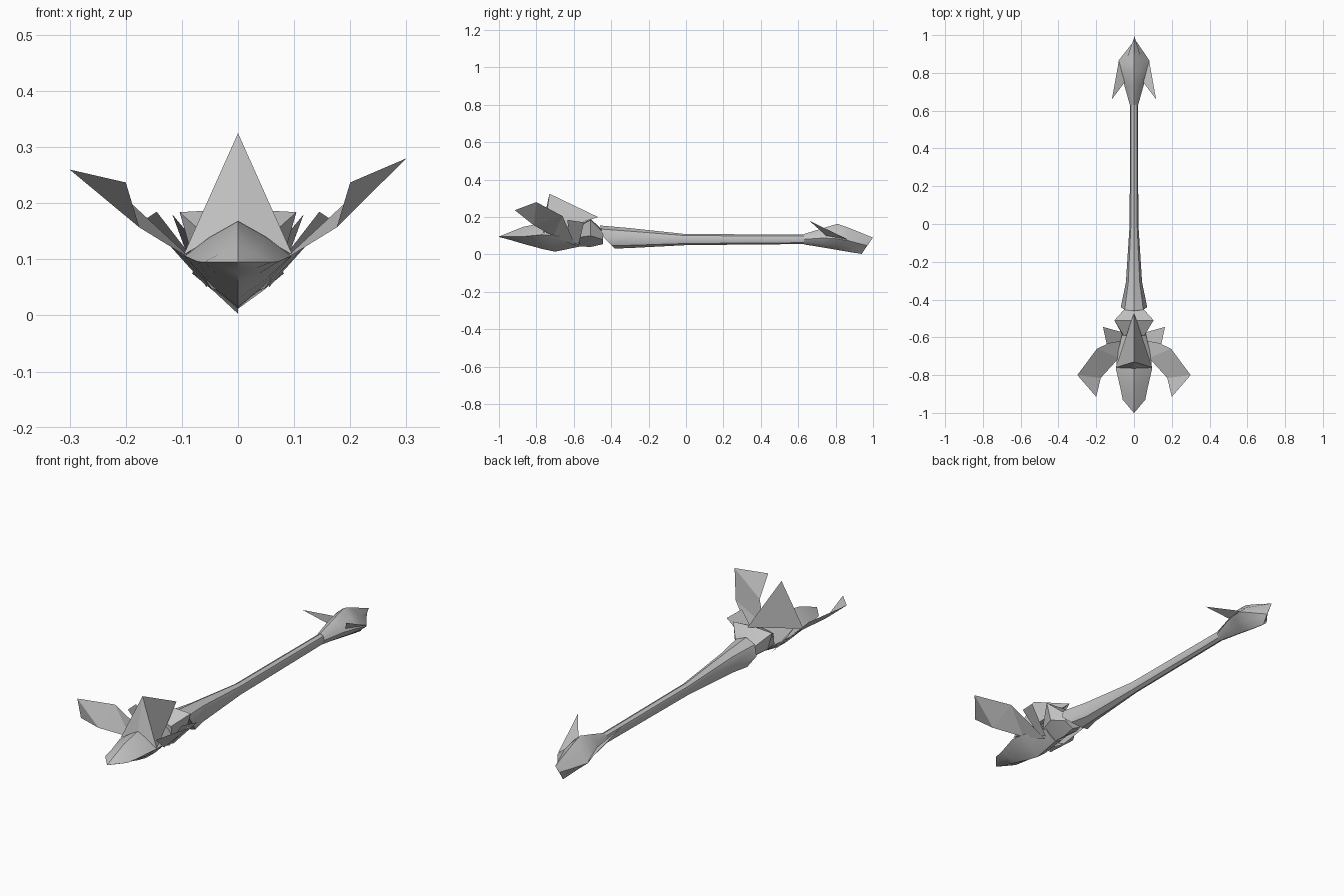
import bpy, bmesh, math

cube = bpy.data.objects.get("Cube")
if cube:
    bpy.data.objects.remove(cube, do_unlink=True)

grey = bpy.data.materials.new("plain_grey")
grey.use_nodes = True
COLOUR = (0.55, 0.55, 0.55, 1)
grey.diffuse_color = COLOUR
grey.node_tree.nodes["Principled BSDF"].inputs["Base Color"].default_value = COLOUR


def build(name, verts, faces, smooth=None, closed=True):
    """Make a mesh object with the shared material."""
    mesh = bpy.data.meshes.new(name)
    mesh.from_pydata(verts, [], faces)
    bm = bmesh.new()
    bm.from_mesh(mesh)
    if closed:
        bmesh.ops.remove_doubles(bm, verts=bm.verts, dist=0.0005)
        bmesh.ops.recalc_face_normals(bm, faces=bm.faces)
    bm.to_mesh(mesh)
    bm.free()
    mesh.materials.append(grey)
    ob = bpy.data.objects.new(name, mesh)
    bpy.context.collection.objects.link(ob)
    if smooth:
        bpy.ops.object.select_all(action='DESELECT')
        ob.select_set(True)
        bpy.context.view_layer.objects.active = ob
        bpy.ops.object.shade_smooth_by_angle(angle=math.radians(smooth))
    return ob


def skin(name, rings, smooth=None):
    """Join rings of equal point count and cap both ends."""
    n = len(rings[0])
    verts = [p for r in rings for p in r]
    faces = [(i * n + j, i * n + (j + 1) % n, (i + 1) * n + (j + 1) % n, (i + 1) * n + j)
             for i in range(len(rings) - 1) for j in range(n)]
    faces += [tuple(range(n)), tuple(range(len(verts) - n, len(verts)))]
    return build(name, verts, faces, smooth)


def ring(y, w, z_side, z_top, z_bot, y_top=None, y_bot=None, power=1.0, n=8):
    """Slanted cross-section; power 1 is round, 2 is a diamond."""
    y_top = y if y_top is None else y_top
    y_bot = y if y_bot is None else y_bot
    pts = []
    for k in range(n):
        a = 2 * math.pi * k / n
        c, s = math.cos(a), math.sin(a)
        u = math.copysign(abs(c) ** power, c)
        v = math.copysign(abs(s) ** power, s)
        z_end, y_end = (z_top, y_top) if v > 0 else (z_bot, y_bot)
        pts.append((u * w, y + (y_end - y) * abs(v), z_side + (z_end - z_side) * abs(v)))
    return pts


def half_ring(y, half):
    """Mirror a half profile running from top centre to bottom centre."""
    return [(x, y, z) for x, z in half] + [(-x, y, z) for x, z in half[-2:0:-1]]


def fin_pair(name, points, faces, right_tip_drop=0.0):
    """Thin fins on both sides."""
    for side, s in (("left", 1), ("right", -1)):
        verts = [(s * x, y, z) for x, y, z in points]
        if s < 0:
            x, y, z = verts[0]
            verts[0] = (x, y, z - right_tip_drop)
        build(f"{side}_{name}", verts, [f[::s] for f in faces], closed=False)


# Shaft with a flared, slanted front end
skin("shaft", [
    ring(-0.44, 0.07, 0.09, 0.155, 0.032, -0.46, -0.38),
    ring(-0.31, 0.043, 0.085, 0.142, 0.034),
    ring(0.0, 0.023, 0.08, 0.109, 0.05),
    ring(0.64, 0.021, 0.081, 0.107, 0.056),
], 40)

# Pointed tail bulb with a slanted end
skin("tail_bulb", [
    ring(0.63, 0.022, 0.081, 0.109, 0.054),
    ring(0.73, 0.05, 0.088, 0.14, 0.038, power=1.4),
    ring(0.80, 0.068, 0.085, 0.164, 0.026, 0.81, 0.80, power=1.6),
    ring(0.865, 0.082, 0.075, 0.145, 0.012, 0.865, 0.88, power=1.9),
    ring(0.968, 0.001, 0.047, 0.09, 0.003, 1.0, 0.94, power=2),
], 35)

# Swept-forward tail barbs
fin_pair("tail_barb", [(0.117, 0.66, 0.18), (0.08, 0.865, 0.08), (0.05, 0.75, 0.10)],
         [(0, 1, 2)])

# Angular collar between shaft and head
skin("collar", [
    half_ring(-0.59, [(0, 0.15), (0.055, 0.14), (0.06, 0.09), (0, 0.045)]),
    half_ring(-0.51, [(0, 0.19), (0.104, 0.184), (0.08, 0.10), (0, 0.04)]),
    half_ring(-0.445, [(0, 0.13), (0.045, 0.12), (0.045, 0.08), (0, 0.055)]),
], 20)

# Beaked head
skin("head", [
    ring(-1.0, 0.001, 0.095, 0.096, 0.094, power=1.8),
    ring(-0.93, 0.06, 0.095, 0.124, 0.075, power=1.8),
    ring(-0.87, 0.072, 0.096, 0.148, 0.057, power=1.8),
    ring(-0.77, 0.095, 0.106, 0.168, 0.03, power=1.8),
    ring(-0.70, 0.09, 0.10, 0.17, 0.015, power=1.8),
    ring(-0.57, 0.06, 0.085, 0.15, 0.042, power=1.6),
], 35)

# Tall crest sweeping up from the back of the head
build("crest",
      [(0, -0.73, 0.325), (0, -0.47, 0.20), (0.097, -0.76, 0.108),
       (-0.097, -0.76, 0.108), (0, -0.765, 0.165)],
      [(0, 2, 1), (0, 1, 3), (0, 4, 2), (0, 3, 4), (1, 2, 4), (1, 4, 3)])

# Large folded wings, the right tip slightly lower
fin_pair("wing", [(0.30, -0.80, 0.28), (0.20, -0.915, 0.237), (0.176, -0.815, 0.157),
                  (0.08, -0.71, 0.098), (0.045, -0.59, 0.045), (0.196, -0.66, 0.205)],
         [(0, 1, 2), (0, 2, 5), (2, 3, 5), (3, 4, 5)], 0.02)

# Small ear fins behind the wings
fin_pair("ear_fin", [(0.164, -0.545, 0.172), (0.145, -0.635, 0.185),
                     (0.06, -0.62, 0.075), (0.055, -0.575, 0.05)],
         [(0, 1, 2, 3)])
